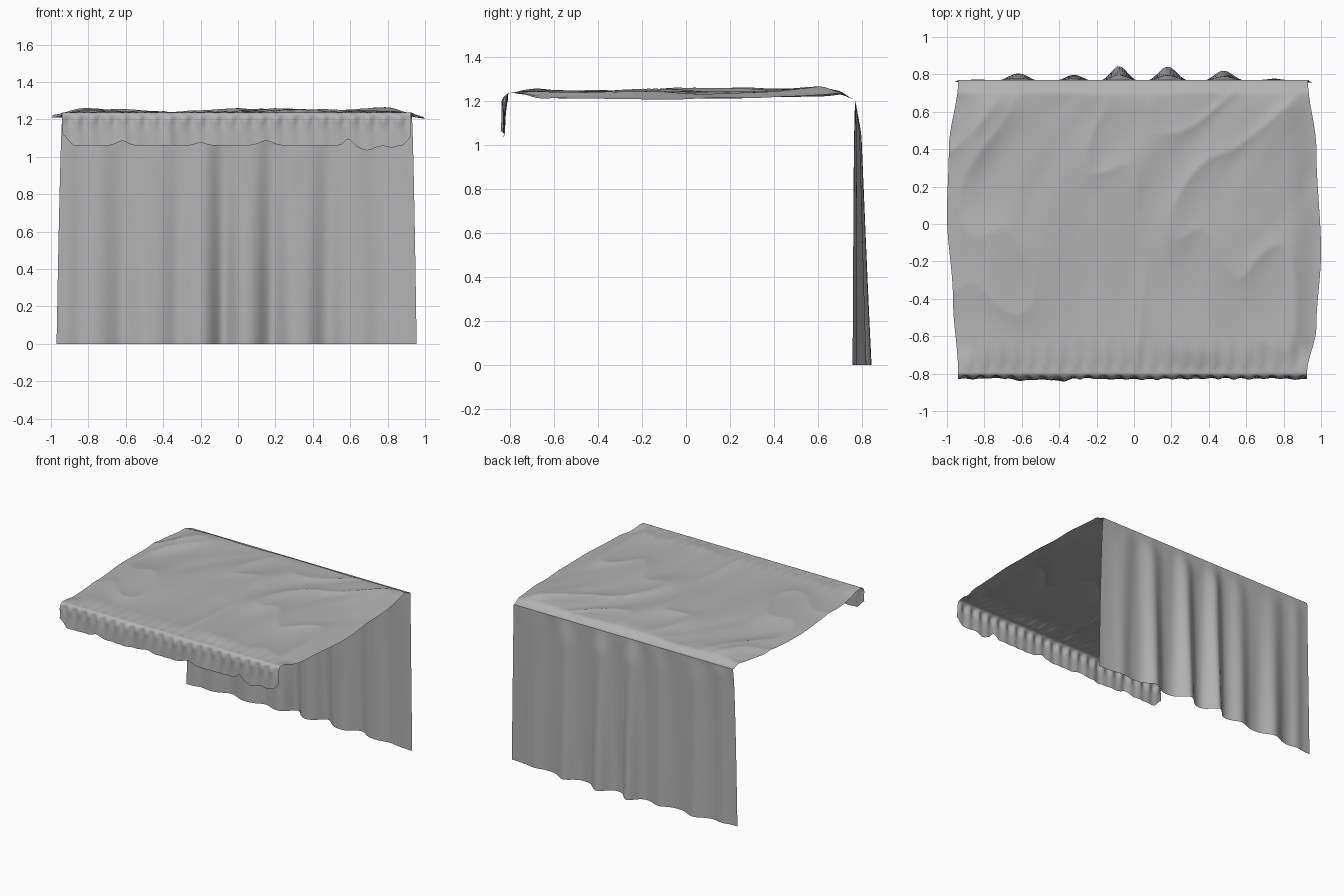
import bpy
from math import sin, cos, pi, exp
from mathutils import Vector, noise

if "Cube" in bpy.data.objects:
    bpy.data.objects.remove(bpy.data.objects["Cube"])

cloth = bpy.data.materials.new("grey_cloth")
cloth.diffuse_color = (0.45, 0.45, 0.45, 1)
cloth.use_nodes = True
cloth.node_tree.nodes["Principled BSDF"].inputs["Base Color"].default_value = cloth.diffuse_color


def smooth(a, b, t):
    t = max(0.0, min(1.0, (t - a) / (b - a)))
    return t * t * (3 - 2 * t)


def bumps(x, items):
    return sum(h * exp(-((x - c) / w) ** 2) for c, h, w in items)


def curve(t, pts):
    for (a, va), (b, vb) in zip(pts, pts[1:]):
        if t <= b:
            return va + (vb - va) * smooth(a, b, t)
    return pts[-1][1]


def sheet(name, nu, nv, fn):
    verts = [fn(i / nu, j / nv) for j in range(nv + 1) for i in range(nu + 1)]
    w = nu + 1
    faces = [(j * w + i, j * w + i + 1, (j + 1) * w + i + 1, (j + 1) * w + i)
             for j in range(nv) for i in range(nu)]
    mesh = bpy.data.meshes.new(name)
    mesh.from_pydata(verts, [], faces)
    mesh.polygons.foreach_set("use_smooth", [True] * len(faces))
    mesh.materials.append(cloth)
    ob = bpy.data.objects.new(name, mesh)
    bpy.context.collection.objects.link(ob)
    return ob


LEFT = [(-0.8, 0.94), (-0.4, 0.968), (0.05, 1.0), (0.4, 0.99), (0.77, 0.94)]
RIGHT = [(-0.8, 0.925), (-0.55, 0.975), (-0.15, 1.0), (0.4, 0.975), (0.77, 0.93)]


# Canopy: wrinkled cloth roof with bulging, drooping side edges
def canopy(u, v):
    y = -0.795 + 1.565 * v
    left, right = curve(y, LEFT), curve(y, RIGHT)
    x = -left + (left + right) * u
    inner = smooth(0, 0.1, v) * smooth(0, 0.1, 1 - v)
    z = 1.237 - 0.03 * smooth(0.95, 1.0, v)
    broad = noise.noise(Vector((x * 1.6, y * 1.6, 3.1)))
    # long ridged creases run diagonally across the cloth
    a, b = x - 0.4 * y * y - 0.3 * y, y + 0.3 * x
    crease = noise.noise(Vector((a * 5, b * 1.4, 7.7)))
    ridge = 1 - abs(noise.noise(Vector((a * 3.2, b * 1.5, 2.2)))) * 2.5
    z += inner * (0.004 + 0.02 * broad + 0.012 * crease + 0.012 * max(ridge, 0) ** 2)
    z -= 0.026 * inner * smooth(0.84, 1.0, abs(2 * u - 1))
    # small gathers where the cloth is fixed at the front and back
    z += 0.004 * sin(x * 2 * pi / 0.082 + y * 8) * smooth(0, 0.03, v) * (1 - smooth(0.03, 0.14, v))
    return x, y, z


# Valance: short gathered flap hanging at the front with a rounded fold
def valance(u, v):
    x = -0.94 + 1.865 * u
    hem = 1.06 + bumps(x, [(-0.62, 0.025, 0.04), (-0.2, 0.015, 0.04), (0.15, 0.025, 0.05),
                           (0.59, 0.035, 0.03), (0.69, -0.025, 0.05), (0.82, -0.01, 0.03)])
    hem += 0.06 * smooth(0.87, 0.945, abs(x))
    d = 1 - v
    if d < 0.3:
        t = d / 0.3 * pi / 2
        y, z = -0.795 - 0.027 * sin(t), 1.237 - 0.037 * (1 - cos(t))
    else:
        y, z = -0.822 - 0.006 * d, 1.2 + (hem - 1.2) * (d - 0.3) / 0.7
    pleat = 0.006 * exp(-((d - 0.3) / 0.2) ** 2) + 0.002
    y += smooth(0, 0.3, d) * (pleat * cos(x * 2 * pi / 0.082)
                              + 0.01 * noise.noise(Vector((x * 5, z * 3, 1))))
    y -= d * bumps(x, [(-0.38, 0.012, 0.05), (-0.6, 0.008, 0.05)])
    return x, y, z


# Back curtain: long cloth with folds that deepen toward the floor
FOLDS = [(-0.62, 0.045, 0.085), (-0.32, 0.04, 0.075), (-0.08, 0.085, 0.065),
         (0.18, 0.083, 0.072), (0.48, 0.063, 0.075), (0.75, 0.02, 0.08), (-0.85, 0.014, 0.05)]


def curtain(u, v):
    left, right = 0.94 + 0.03 * v ** 0.7, 0.93 + 0.025 * v ** 0.7
    x = -left + (left + right) * u
    grow = 0.25 * smooth(0, 0.15, v) + 0.75 * v
    y = 0.77 + grow * (bumps(x, FOLDS) - 0.013)
    y += 0.006 * smooth(0, 0.05, v) * noise.noise(Vector((x * 9, v, 5)))
    return x, y, 1.207 * (1 - v)


sheet("canopy", 140, 120, canopy)
sheet("front_valance", 200, 24, valance)
sheet("back_curtain", 140, 40, curtain)
